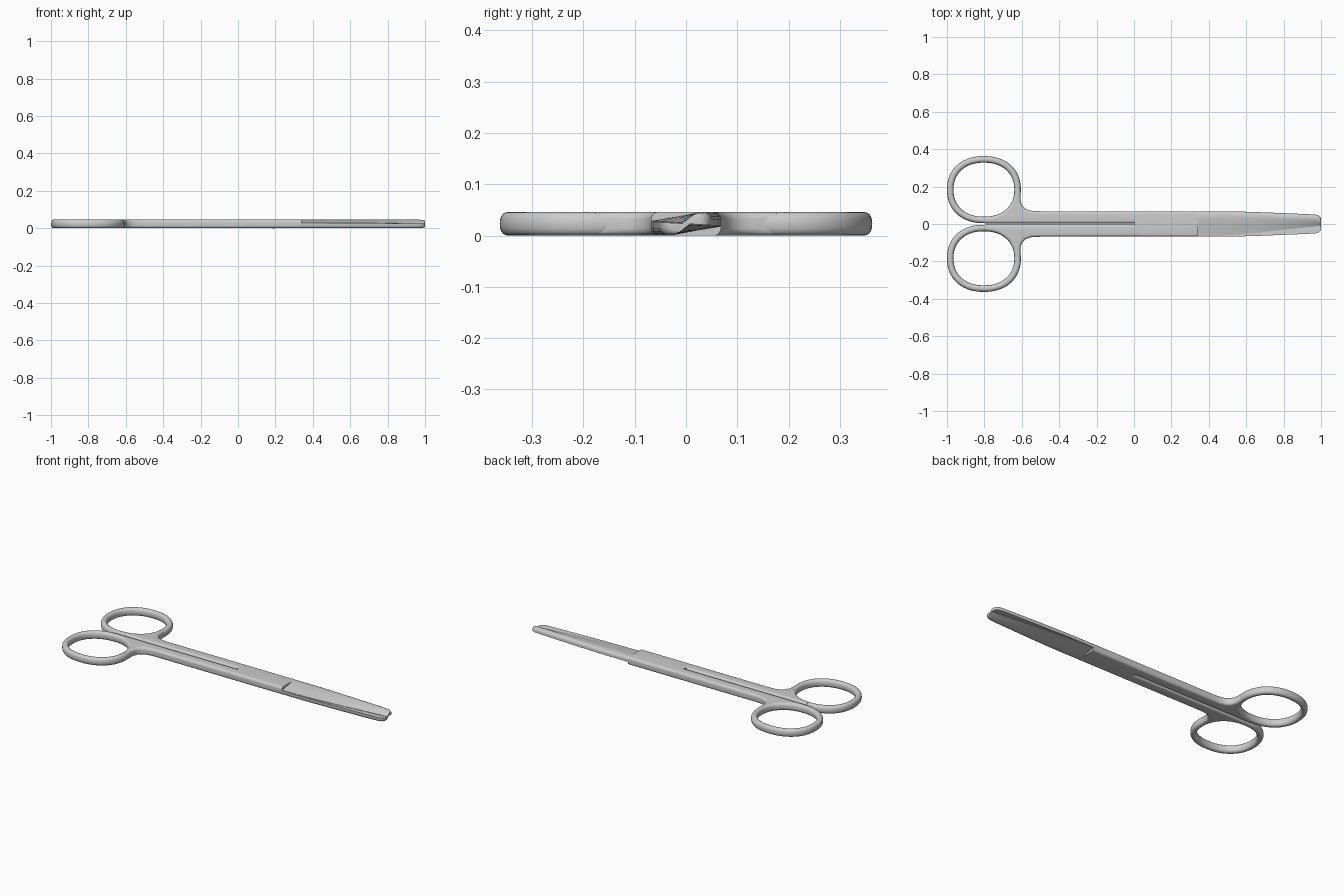
import bpy, bmesh, math

if "Cube" in bpy.data.objects:
    bpy.data.objects.remove(bpy.data.objects["Cube"])

H = 0.046            # overall thickness
RC = (-0.8025, -0.1835)   # finger ring centre


def finish(name, bm, angle=35):
    bmesh.ops.recalc_face_normals(bm, faces=bm.faces[:])
    me = bpy.data.meshes.new(name)
    bm.to_mesh(me)
    bm.free()
    ob = bpy.data.objects.new(name, me)
    bpy.context.collection.objects.link(ob)
    bpy.ops.object.select_all(action='DESELECT')
    ob.select_set(True)
    bpy.context.view_layer.objects.active = ob
    bpy.ops.object.shade_smooth_by_angle(angle=math.radians(angle))
    return ob


def loft(name, rings, closed=False):
    bm = bmesh.new()
    rows = [[bm.verts.new(p) for p in r] for r in rings]
    n = len(rows[0])
    pairs = list(zip(rows, rows[1:])) + ([(rows[-1], rows[0])] if closed else [])
    for a, b in pairs:
        for i in range(n):
            j = (i + 1) % n
            bm.faces.new((a[i], a[j], b[j], b[i]))
    if not closed:
        bm.faces.new(rows[0])
        bm.faces.new(rows[-1])
    return finish(name, bm)


def prism(name, pts, z0, z1, round_top, round_bottom, r):
    # extruded outline; the listed outline edges are rounded over
    bm = bmesh.new()
    lo = [bm.verts.new((x, y, z0)) for x, y in pts]
    hi = [bm.verts.new((x, y, z1)) for x, y in pts]
    n = len(pts)
    bm.faces.new(lo)
    bm.faces.new(hi)
    for i in range(n):
        j = (i + 1) % n
        bm.faces.new((lo[i], lo[j], hi[j], hi[i]))
    bmesh.ops.recalc_face_normals(bm, faces=bm.faces[:])
    edges = [bm.edges.get((hi[i], hi[(i + 1) % n])) for i in round_top]
    edges += [bm.edges.get((lo[i], lo[(i + 1) % n])) for i in round_bottom]
    bmesh.ops.bevel(bm, geom=edges, offset=r, segments=5, profile=0.5, affect='EDGES')
    return finish(name, bm)


def superell(t, a, b, p):
    c, s = math.cos(t), math.sin(t)
    return (a * math.copysign(abs(c) ** (2 / p), c),
            b * math.copysign(abs(s) ** (2 / p), s))


def ring_point(t, inset=0.0175):
    x, y = superell(t, 0.1975 - inset, 0.1795 - inset, 2.2)
    return RC[0] + x, RC[1] + y


parts = []

# finger ring: rounded tube swept round a squarish oval
rings = []
for k in range(80):
    t = 2 * math.pi * k / 80
    sec = []
    for m in range(20):
        w, h = superell(2 * math.pi * m / 20, 0.0175, H / 2, 2.4)
        x, y = ring_point(t, 0.0175 - w)
        sec.append((x, y, H / 2 + h))
    rings.append(sec)
parts.append(loft("finger_ring", rings, closed=True))

# shank with the web that flares into the ring
inner = [ring_point(math.radians(a)) for a in range(-20, 91, 10)]
outer = [(-0.797, -0.004), (0.0, -0.004), (0.04, -0.068), (-0.5, -0.068),
         (-0.55, -0.071), (-0.58, -0.081), (-0.598, -0.099), (-0.607, -0.125),
         (-0.607, -0.155)]
pts = inner + outer
k = len(inner)
sides = [k] + list(range(k + 2, len(pts) - 1))
parts.append(prism("shank", pts, 0, H, sides, sides, 0.014))

# half-thickness lock plate crossing over the other half
lock = [(0.0, -0.004), (0.04, -0.068), (0.34, -0.068),
        (0.34, 0.068), (0.04, 0.068), (0.0, 0.004)]
parts.append(prism("lock_plate", lock, H / 2, H, [1, 3], [], 0.014))

# blade: thick rounded spine, face sloping down to the cutting edge
stations = [  # x, spine y, ridge y, edge y, top z
    (0.335, 0.068, 0.030, -0.066, H), (0.42, 0.068, 0.030, -0.065, H),
    (0.50, 0.068, 0.030, -0.061, H), (0.65, 0.064, 0.030, -0.048, H),
    (0.80, 0.058, 0.027, -0.031, H), (0.92, 0.053, 0.025, -0.018, H),
    (0.97, 0.050, 0.024, -0.012, 0.0455), (0.988, 0.045, 0.021, -0.010, 0.044),
    (0.996, 0.038, 0.018, -0.008, 0.042), (1.0, 0.028, 0.012, -0.006, 0.039)]


def meet(y):
    return H / 2 - 0.06 * y


secs = []
for x, s, r, e, z in stations:
    yz = [(s, meet(s)), (s, z - 0.014), (s - 0.002, z - 0.008), (s - 0.006, z - 0.003),
          (s - 0.013, z), (r, z), ((r + e) / 2, (z + meet(e)) / 2 + 0.0005),
          (e, meet(e) + 0.002), (e, meet(e))]
    secs.append([(x, y, zz) for y, zz in yz])
parts.append(loft("blade", secs))

# tiny pivot mark
dot = [(0.19 + 0.005 * math.cos(a * math.pi / 8), 0.024 + 0.005 * math.sin(a * math.pi / 8))
       for a in range(16)]
parts.append(prism("pivot", dot, H - 0.003, H + 0.0003, [], [], 0))

# second half: the same parts turned over about the long axis
for ob in parts:
    twin = ob.copy()
    twin.name = ob.name + "_second"
    twin.rotation_euler = (math.pi, 0, 0)
    twin.location = (0, 0, H)
    bpy.context.collection.objects.link(twin)
